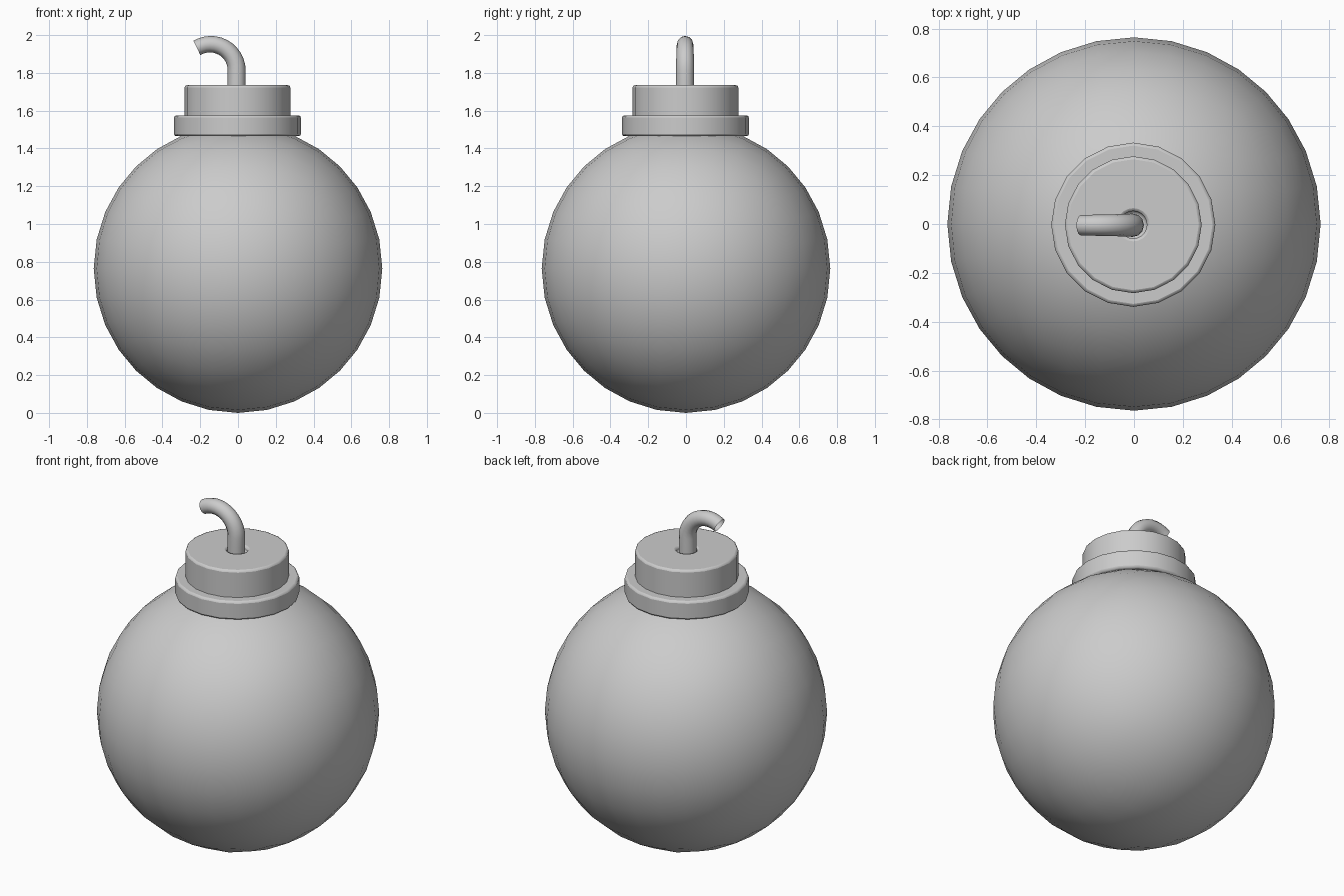
import bpy, bmesh, math
from mathutils import Matrix, Vector

if "Cube" in bpy.data.objects:
    bpy.data.objects.remove(bpy.data.objects["Cube"])

SIDES = 20
CX, CY = -0.003, -0.003


def smooth(ob, angle=35):
    bpy.ops.object.select_all(action='DESELECT')
    ob.select_set(True)
    bpy.context.view_layer.objects.active = ob
    bpy.ops.object.shade_smooth_by_angle(angle=math.radians(angle))


def lathe(name, profile):
    """Spin (radius, z) points around z; zero-radius ends close the form."""
    bm = bmesh.new()
    verts = [bm.verts.new((0, r, z)) for r, z in profile]
    edges = [bm.edges.new(p) for p in zip(verts, verts[1:])]
    bmesh.ops.spin(bm, geom=verts + edges, cent=(0, 0, 0), axis=(0, 0, 1),
                   angle=math.tau, steps=SIDES, use_merge=True)
    bmesh.ops.remove_doubles(bm, verts=bm.verts, dist=1e-4)
    bmesh.ops.recalc_face_normals(bm, faces=bm.faces)
    me = bpy.data.meshes.new(name)
    bm.to_mesh(me)
    bm.free()
    ob = bpy.data.objects.new(name, me)
    ob.location = (CX, CY, 0)
    bpy.context.collection.objects.link(ob)
    # softly rounded rims
    bev = ob.modifiers.new("rims", 'BEVEL')
    bev.width, bev.segments = 0.012, 2
    bev.limit_method, bev.angle_limit = 'ANGLE', math.radians(40)
    smooth(ob, 50)
    return ob


# round body: subdivided cube pushed out to a sphere
R = 0.764
bm = bmesh.new()
bmesh.ops.create_cube(bm, size=2)
me = bpy.data.meshes.new("body")
bm.to_mesh(me)
bm.free()
body = bpy.data.objects.new("body", me)
body.location = (0, 0, R)
bpy.context.collection.objects.link(body)
sub = body.modifiers.new("subdivide", 'SUBSURF')
sub.levels = sub.render_levels = 3
cast = body.modifiers.new("round", 'CAST')
cast.cast_type, cast.factor, cast.size, cast.use_radius_as_size = 'SPHERE', 1.0, R, False
for p in me.polygons:
    p.use_smooth = True

# wide collar and narrower cap with a hole for the fuse
lathe("collar", [(0, 1.465), (0.336, 1.465), (0.336, 1.575), (0, 1.575)])
lathe("cap", [(0, 1.56), (0.28, 1.56), (0.28, 1.735),
              (0.056, 1.735), (0.056, 1.70), (0, 1.70)])

# curved fuse: straight stem, then an arc over to -x, tapering to an open end
arc_r, x0, z0 = 0.139, -0.007, 1.813
path = [(x0, 1.69, 1.0), (x0, 1.76, 1.0)]
N = 12
for i in range(N + 1):
    a = math.radians(121 * i / N)
    path.append((x0 - arc_r + arc_r * math.cos(a), z0 + arc_r * math.sin(a),
                 1 - 0.13 * i / N))
cu = bpy.data.curves.new("fuse", 'CURVE')
cu.dimensions = '3D'
cu.bevel_depth, cu.bevel_resolution = 0.048, 4
cu.use_fill_caps = False
sp = cu.splines.new('POLY')
sp.points.add(len(path) - 1)
for pt, (x, z, r) in zip(sp.points, path):
    pt.co = (x, -0.005, z, 1)
    pt.radius = r
fuse = bpy.data.objects.new("fuse", cu)
bpy.context.collection.objects.link(fuse)
bpy.ops.object.select_all(action='DESELECT')
fuse.select_set(True)
bpy.context.view_layer.objects.active = fuse
bpy.ops.object.convert(target='MESH')
smooth(bpy.context.view_layer.objects.active, 40)
